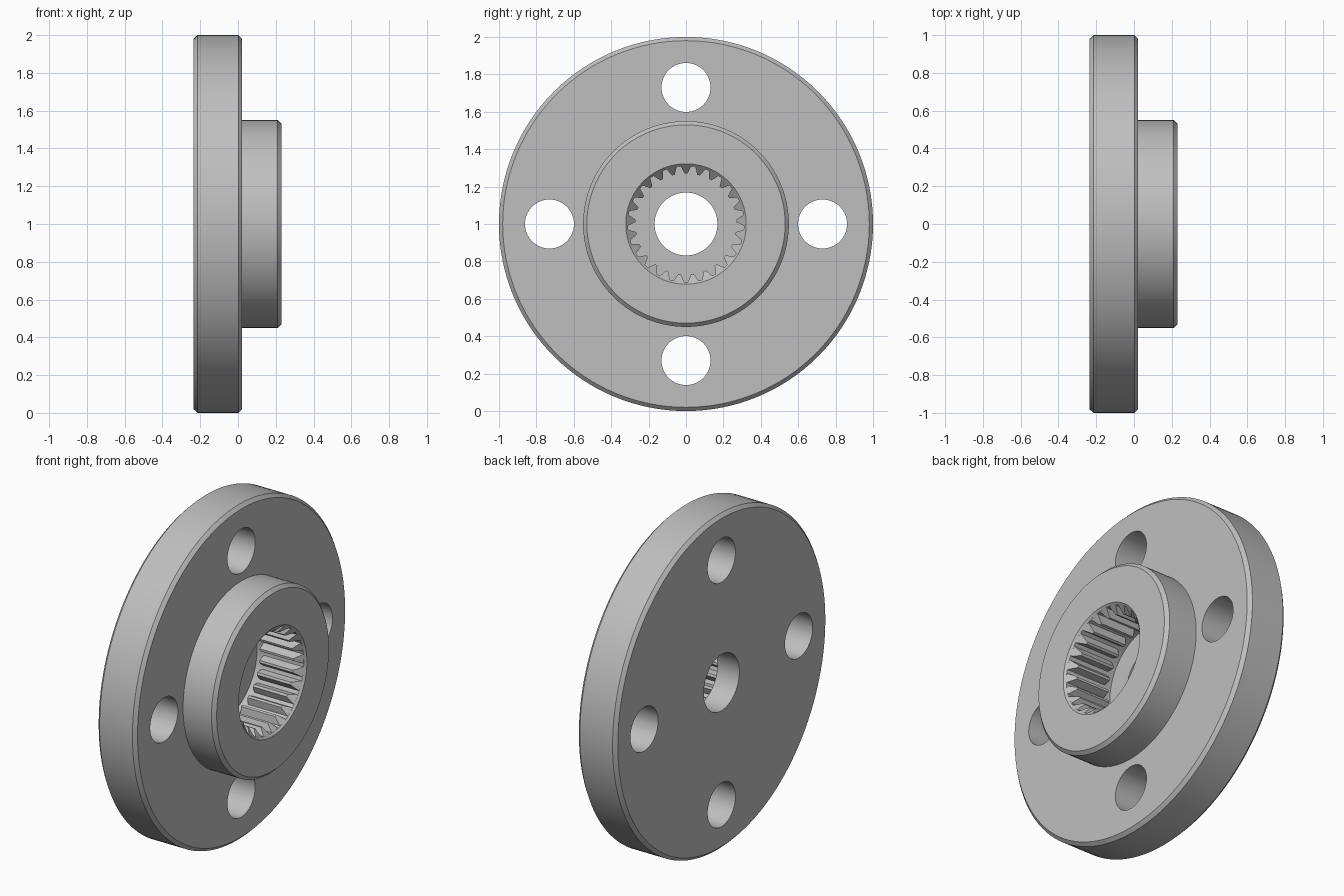
import bpy
import bmesh
from math import cos, sin, pi, radians
from mathutils import Matrix, Vector

cube = bpy.data.objects.get("Cube")
if cube:
    bpy.data.objects.remove(cube, do_unlink=True)

CENTRE = Vector((0, 0, 1))
BACK, STEP, FRONT = -0.235, 0.022, 0.23     # axial positions along x
FLOOR, TOOTH_END = -0.09, -0.045            # inside the splined socket
BEVEL = 0.02
TEETH = 25

metal = bpy.data.materials.new("light grey metal")
metal.use_nodes = True
grey = (0.52, 0.52, 0.52, 1)
metal.diffuse_color = grey
metal.node_tree.nodes["Principled BSDF"].inputs["Base Color"].default_value = grey


def make_object(name, bm):
    bmesh.ops.recalc_face_normals(bm, faces=bm.faces)
    mesh = bpy.data.meshes.new(name)
    bm.to_mesh(mesh)
    bm.free()
    mesh.materials.append(metal)
    obj = bpy.data.objects.new(name, mesh)
    bpy.context.collection.objects.link(obj)
    obj.location = CENTRE
    return obj


def activate(obj):
    bpy.ops.object.select_all(action='DESELECT')
    obj.select_set(True)
    bpy.context.view_layer.objects.active = obj


# Flange, hub and stepped bore: one closed profile (x, radius) turned about x
profile = [
    (BACK, 0.168), (BACK, 1 - BEVEL), (BACK + BEVEL, 1),
    (STEP - BEVEL, 1), (STEP, 1 - BEVEL), (STEP, 0.55),
    (FRONT - BEVEL, 0.55), (FRONT, 0.55 - BEVEL),
    (FRONT, 0.322), (FRONT - 0.012, 0.31),
    (FLOOR, 0.31), (FLOOR, 0.168),
]
bm = bmesh.new()
verts = [bm.verts.new((x, 0, r)) for x, r in profile]
edges = [bm.edges.new((verts[i - 1], verts[i])) for i in range(len(verts))]
bmesh.ops.spin(bm, geom=verts + edges, axis=(1, 0, 0), cent=(0, 0, 0),
               angle=2 * pi, steps=128, use_merge=True)
bmesh.ops.remove_doubles(bm, verts=bm.verts, dist=0.0001)
body = make_object("flanged_hub", bm)

# Four bolt holes through the flange
bm = bmesh.new()
for i in range(4):
    a = i * pi / 2
    place = Matrix.Translation((-0.1, 0.73 * sin(a), 0.73 * cos(a)))
    bmesh.ops.create_cone(bm, cap_ends=True, segments=64, radius1=0.131,
                          radius2=0.131, depth=0.6,
                          matrix=place @ Matrix.Rotation(pi / 2, 4, 'Y'))
cutter = make_object("bolt_hole_cutter", bm)
cutter.hide_render = True
cut = body.modifiers.new("bolt holes", 'BOOLEAN')
cut.operation = 'DIFFERENCE'
cut.solver = 'EXACT'
cut.object = cutter
activate(body)
bpy.ops.object.modifier_apply(modifier=cut.name)
bpy.data.objects.remove(cutter, do_unlink=True)
activate(body)
bpy.ops.object.shade_smooth_by_angle(angle=radians(30))

# Spline teeth: tapered ridges with a sloping lead-in at the front
bm = bmesh.new()
for i in range(TEETH):
    turn = Matrix.Rotation(2 * pi * i / TEETH, 3, 'X')
    rings = []
    for root_x, tip_x in ((TOOTH_END, TOOTH_END), (FRONT - 0.008, FRONT - 0.052)):
        section = [(root_x, -0.031, 0.314), (tip_x, -0.007, 0.27),
                   (tip_x, 0.007, 0.27), (root_x, 0.031, 0.314)]
        rings.append([bm.verts.new(turn @ Vector(p)) for p in section])
    rear, lead = rings
    bm.faces.new(rear)
    bm.faces.new(lead)
    for j in range(4):
        bm.faces.new((rear[j - 1], rear[j], lead[j], lead[j - 1]))
make_object("spline_teeth", bm)
